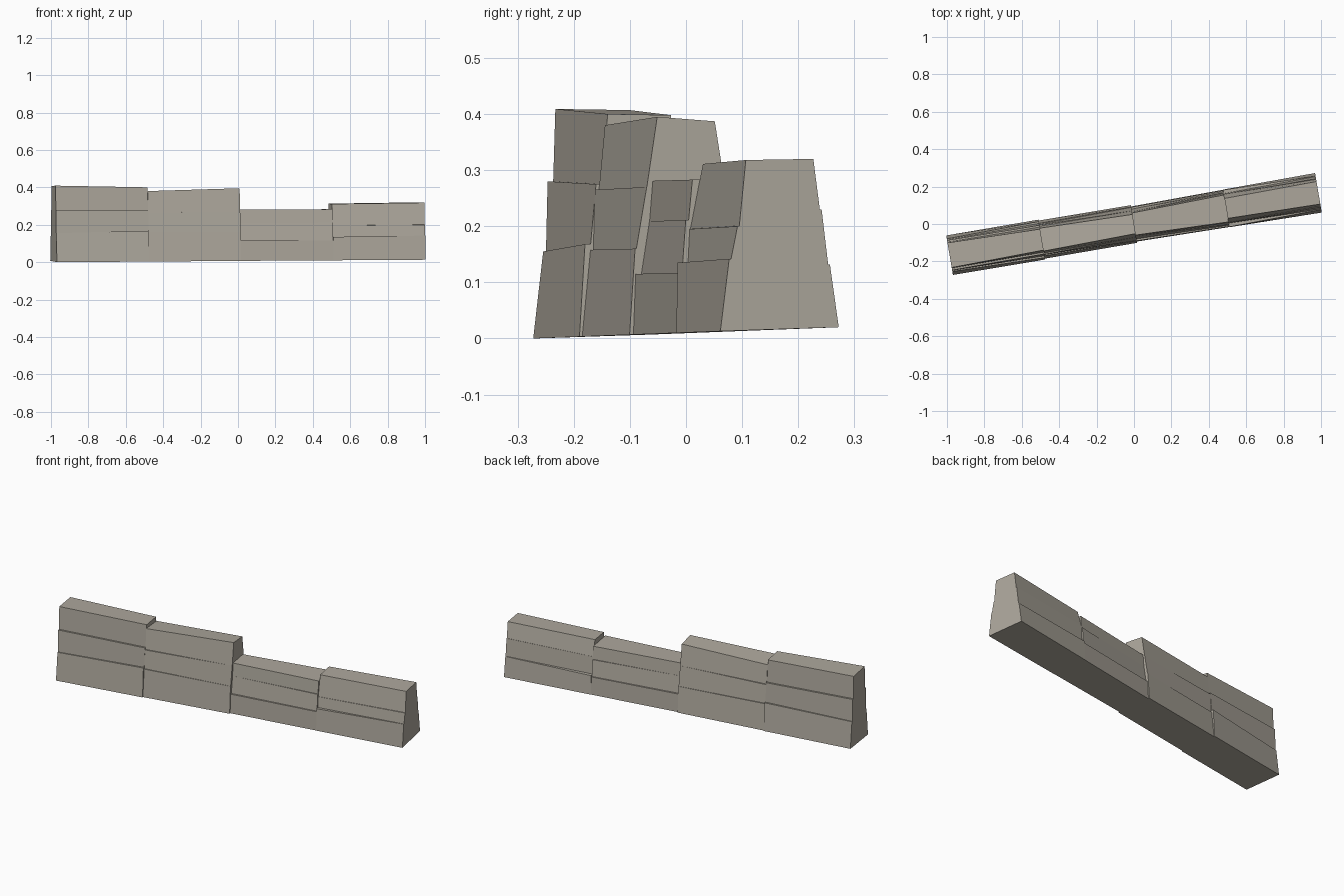
import bpy
import bmesh
from math import radians
from mathutils import Matrix

if "Cube" in bpy.data.objects:
    bpy.data.objects.remove(bpy.data.objects["Cube"], do_unlink=True)

# Weathered stone
stone = bpy.data.materials.new("warm_grey_stone")
stone.use_nodes = True
colour = (0.42, 0.39, 0.335, 1)
stone.diffuse_color = colour
stone.node_tree.nodes["Principled BSDF"].inputs["Base Color"].default_value = colour

MM = 0.001
SECTION = 0.5
turn = Matrix.Rotation(radians(9.6), 4, "Z")


def ground(u, v):
    """Slightly sloping underside of the wall."""
    return 0.01 + 0.0065 * u + 0.033 * v


def stone_block(name, left, lower, course):
    """Tapered block: a cube whose corners are moved to the course heights and widths."""
    low_l, low_r, top_l, top_r, high_l, high_r, rise = course
    bm = bmesh.new()
    bmesh.ops.create_cube(bm, size=2)
    for vert in bm.verts:
        sx, sy, sz = vert.co
        u = left + (SECTION if sx > 0 else 0)
        if sz > 0:
            half = top_r if sx > 0 else top_l
            z = (high_r if sx > 0 else high_l) + (rise if sy > 0 else 0)
        else:
            half = low_r if sx > 0 else low_l
            z = 0
            if lower:
                z = (lower[5] if sx > 0 else lower[4]) + (lower[6] if sy > 0 else 0) - 2
        v = sy * half * MM
        height = z * MM if (lower or sz > 0) else ground(u, v)
        vert.co = (u, v, height)
    bm.transform(turn)
    bmesh.ops.recalc_face_normals(bm, faces=bm.faces)
    mesh = bpy.data.meshes.new(name)
    bm.to_mesh(mesh)
    bm.free()
    mesh.materials.append(stone)
    bpy.context.collection.objects.link(bpy.data.objects.new(name, mesh))


# Courses in thousandths: lower half widths, upper half widths, top heights
# (left and right of each), then the rise of the top towards the back
sections = {
    "far_right": [
        (107, 108, 89, 98, 155, 168, 0),
        (84, 88, 81, 78, 280, 275, 0),
        (71, 68, 67, 57, 409, 400, -2),
    ],
    "middle_right": [
        (103, 102, 88, 92, 158, 160, 0),
        (83, 90, 80, 71, 265, 270, 0),
        (73, 71, 62, 52, 380, 395, -8),
    ],
    "middle_left": [
        (95, 101, 91, 98, 115, 117, 0),
        (81, 92, 66, 85, 209, 211, 0),
        (66, 80, 60, 73, 281, 283, 0),
    ],
    "far_left": [
        (102, 107, 100, 91, 135, 142, -10),
        (81, 88, 78, 76, 195, 200, 30),
        (77, 73, 54, 61, 311, 318, 2),
    ],
}

for index, (place, courses) in enumerate(sections.items()):
    below = None
    for level, course in zip(("base", "middle", "cap"), courses):
        stone_block(f"{place}_{level}_block", index * SECTION - 1, below, course)
        below = course
